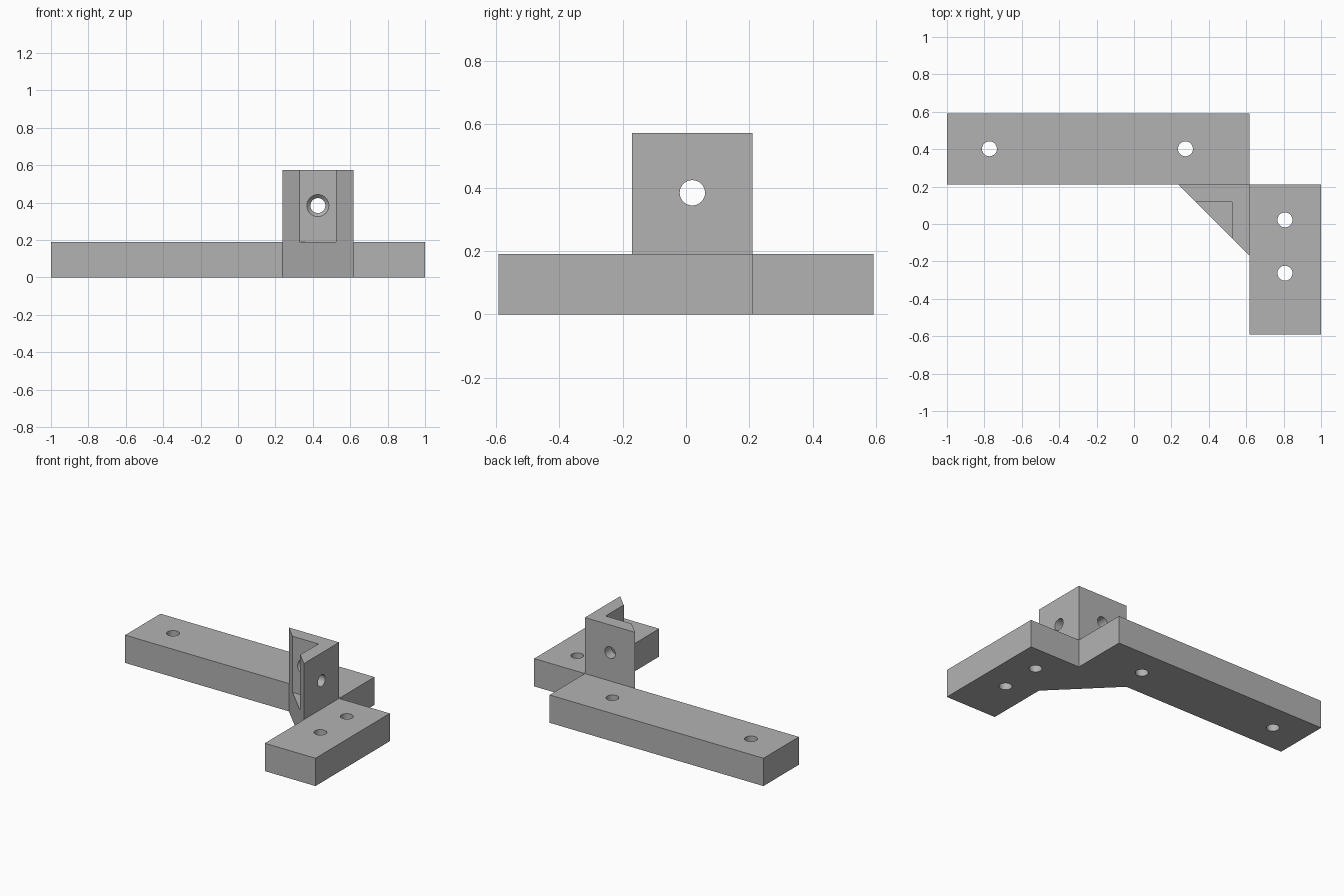
import bpy, bmesh, math
from mathutils import Matrix, Vector

cube = bpy.data.objects.get("Cube")
if cube:
    bpy.data.objects.remove(cube, do_unlink=True)

GREY = (0.45, 0.45, 0.45, 1.0)
mat = bpy.data.materials.new("plain grey")
mat.use_nodes = True
mat.diffuse_color = GREY
mat.node_tree.nodes["Principled BSDF"].inputs["Base Color"].default_value = GREY

THICK, TOP = 0.19, 0.573          # base thickness, post height
CX, CY = 0.617, 0.21              # outer corner of the post
LEG, WALL, HOLE = 0.38, 0.092, 0.04


def to_object(name, bm):
    bmesh.ops.recalc_face_normals(bm, faces=bm.faces)
    mesh = bpy.data.meshes.new(name)
    bm.to_mesh(mesh)
    bm.free()
    mesh.materials.append(mat)
    obj = bpy.data.objects.new(name, mesh)
    bpy.context.collection.objects.link(obj)
    return obj


def prism(name, outline, z0, z1):
    bm = bmesh.new()
    face = bm.faces.new([bm.verts.new((x, y, z0)) for x, y in outline])
    new = bmesh.ops.extrude_face_region(bm, geom=[face])["geom"]
    bmesh.ops.translate(bm, vec=(0, 0, z1 - z0),
                        verts=[v for v in new if isinstance(v, bmesh.types.BMVert)])
    return to_object(name, bm)


def cone(name, centre, axis, r1, r2, depth):
    bm = bmesh.new()
    turn = Vector(axis).to_track_quat("Z", "Y").to_matrix().to_4x4()
    bmesh.ops.create_cone(bm, cap_ends=True, segments=32, radius1=r1, radius2=r2,
                          depth=depth, matrix=Matrix.Translation(centre) @ turn)
    return to_object(name, bm)


def boolean(target, tool, operation):
    mod = target.modifiers.new(operation.title(), "BOOLEAN")
    mod.operation, mod.solver, mod.object = operation, "EXACT", tool
    bpy.context.view_layer.objects.active = target
    bpy.ops.object.modifier_apply(modifier=mod.name)
    bpy.data.objects.remove(tool, do_unlink=True)


# Base: two arms meeting at a corner with a diagonal web
bracket = prism("corner_bracket", [
    (-1, 0.592), (CX, 0.592), (CX, CY), (1, CY), (1, -0.592),
    (CX, -0.592), (CX, CY - LEG), (CX - LEG, CY), (-1, CY)], 0, THICK)

# Upright post: two thin walls with mitred front edges
ix, iy = CX - WALL, CY - WALL
slope = CX + CY - LEG
post = prism("post", [
    (CX, CY), (CX - LEG, CY), (slope - iy, iy), (ix, iy),
    (ix, slope - ix), (CX, CY - LEG)], THICK, TOP)
boolean(bracket, post, "UNION")

# Mounting holes through the arms
for x, y in [(-0.773, 0.402), (0.275, 0.402), (0.807, 0.022), (0.807, -0.263)]:
    boolean(bracket, cone("hole", (x, y, THICK / 2), (0, 0, 1), HOLE, HOLE, 0.5), "DIFFERENCE")

# Holes through the post walls, countersunk on the inner side
mx, my, hz, sink = CX - LEG / 2, CY - LEG / 2, 0.384, 0.02
for wall, inner, axis in [((mx, CY, hz), (mx, iy, hz), (0, 1, 0)),
                          ((CX, my, hz), (ix, my, hz), (1, 0, 0))]:
    boolean(bracket, cone("hole", wall, axis, HOLE, HOLE, 0.3), "DIFFERENCE")
    boolean(bracket, cone("countersink", inner, axis, 0.059 + sink, 0.059 - sink, sink * 2),
            "DIFFERENCE")

# Merge coplanar faces and keep crisp edges
bm = bmesh.new()
bm.from_mesh(bracket.data)
bmesh.ops.remove_doubles(bm, verts=bm.verts, dist=0.0001)
bmesh.ops.dissolve_limit(bm, angle_limit=math.radians(1), verts=bm.verts, edges=bm.edges)
bm.to_mesh(bracket.data)
bm.free()
bracket.select_set(True)
bpy.context.view_layer.objects.active = bracket
bpy.ops.object.shade_smooth_by_angle(angle=math.radians(30))
